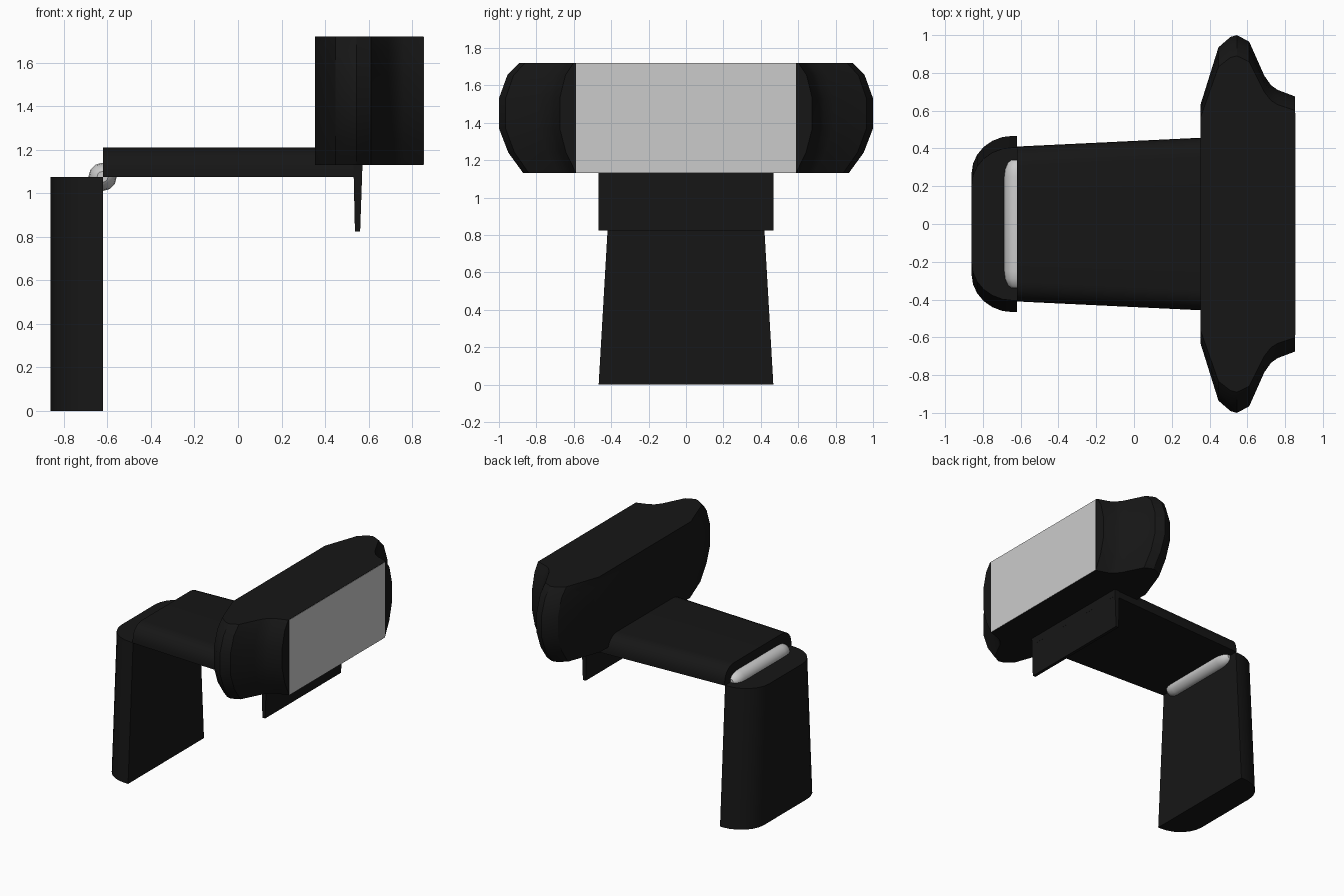
import bpy, bmesh, math

if "Cube" in bpy.data.objects:
    bpy.data.objects.remove(bpy.data.objects["Cube"])


def material(name, rgb):
    m = bpy.data.materials.new(name)
    m.diffuse_color = (*rgb, 1)
    m.use_nodes = True
    m.node_tree.nodes["Principled BSDF"].inputs["Base Color"].default_value = m.diffuse_color
    return m


black = material("black_plastic", (0.008, 0.008, 0.008))


def loft(name, rings, mat=None):
    """Skin a list of equal-length point rings and cap both ends."""
    bm = bmesh.new()
    vs = [[bm.verts.new(p) for p in r] for r in rings]
    n = len(vs[0])
    for a, b in zip(vs, vs[1:]):
        for i in range(n):
            j = (i + 1) % n
            bm.faces.new((a[i], a[j], b[j], b[i]))
    bm.faces.new(vs[0])
    bm.faces.new(vs[-1])
    bmesh.ops.recalc_face_normals(bm, faces=bm.faces)
    me = bpy.data.meshes.new(name)
    bm.to_mesh(me)
    bm.free()
    ob = bpy.data.objects.new(name, me)
    bpy.context.collection.objects.link(ob)
    if mat:
        me.materials.append(mat)
    bpy.ops.object.select_all(action='DESELECT')
    ob.select_set(True)
    bpy.context.view_layer.objects.active = ob
    bpy.ops.object.shade_smooth_by_angle(angle=math.radians(30))
    return ob


def d_profile(w, depth, ry, rd, seg=6):
    """Half-width w, flat side at 0, rounded corners at the given depth."""
    half = [(w, 0)]
    for k in range(seg + 1):
        a = math.pi / 2 * k / seg
        half.append((w - ry + ry * math.cos(a), depth - rd + rd * math.sin(a)))
    return half + [(-y, d) for y, d in reversed(half)]


# Leg: D-shaped section, tapering upward
loft("clip_leg", [[(-0.62 - d, y, z) for y, d in d_profile(w, 0.24, 0.2, 0.22)]
                  for z, w in ((0, 0.467), (1.075, 0.405))], black)

# Arm: rounded upper corners, widening toward the head
loft("clip_arm", [[(x, y, 1.075 + d) for y, d in d_profile(w, 0.135, 0.11, 0.11)]
                  for x, w in ((-0.62, 0.41), (0.57, 0.467))], black)

# Lip hanging from the far end of the arm
loft("clip_lip", [[(x0, -0.467, z), (x1, -0.467, z), (x1, 0.467, z), (x0, 0.467, z)]
                  for z, x0, x1 in ((0.825, 0.537, 0.561), (1.14, 0.53, 0.572))], black)

# Hinge pin with rounded ends
pin = [(-0.34, 0.025), (-0.325, 0.045), (-0.29, 0.06), (-0.25, 0.065)]
pin += [(-y, r) for y, r in reversed(pin)]
loft("hinge_pin", [[(-0.622 + r * math.cos(math.tau * k / 12), y,
                     1.075 + r * math.sin(math.tau * k / 12)) for k in range(12)]
                   for y, r in pin])

# Camera head: one faceted section, stretched sideways along its depth
side = [(0.89, 1.72), (0.955, 1.655), (1.0, 1.53), (1.0, 1.37), (0.95, 1.24), (0.87, 1.13)]
section = side + [(-y, z) for y, z in reversed(side)]
outline = [(0.353, 0.635), (0.447, 0.935), (0.51, 0.99), (0.545, 1.0), (0.61, 0.965),
           (0.69, 0.785), (0.725, 0.735), (0.76, 0.71), (0.853, 0.675)]
loft("camera_head", [[(x, y * w, z) for y, z in section] for x, w in outline], black)

# Grey front panel, almost flush with the head
loft("front_panel", [[(x, -0.588, 1.132), (x, 0.588, 1.132), (x, 0.588, 1.718), (x, -0.588, 1.718)]
                     for x in (0.85, 0.855)])
